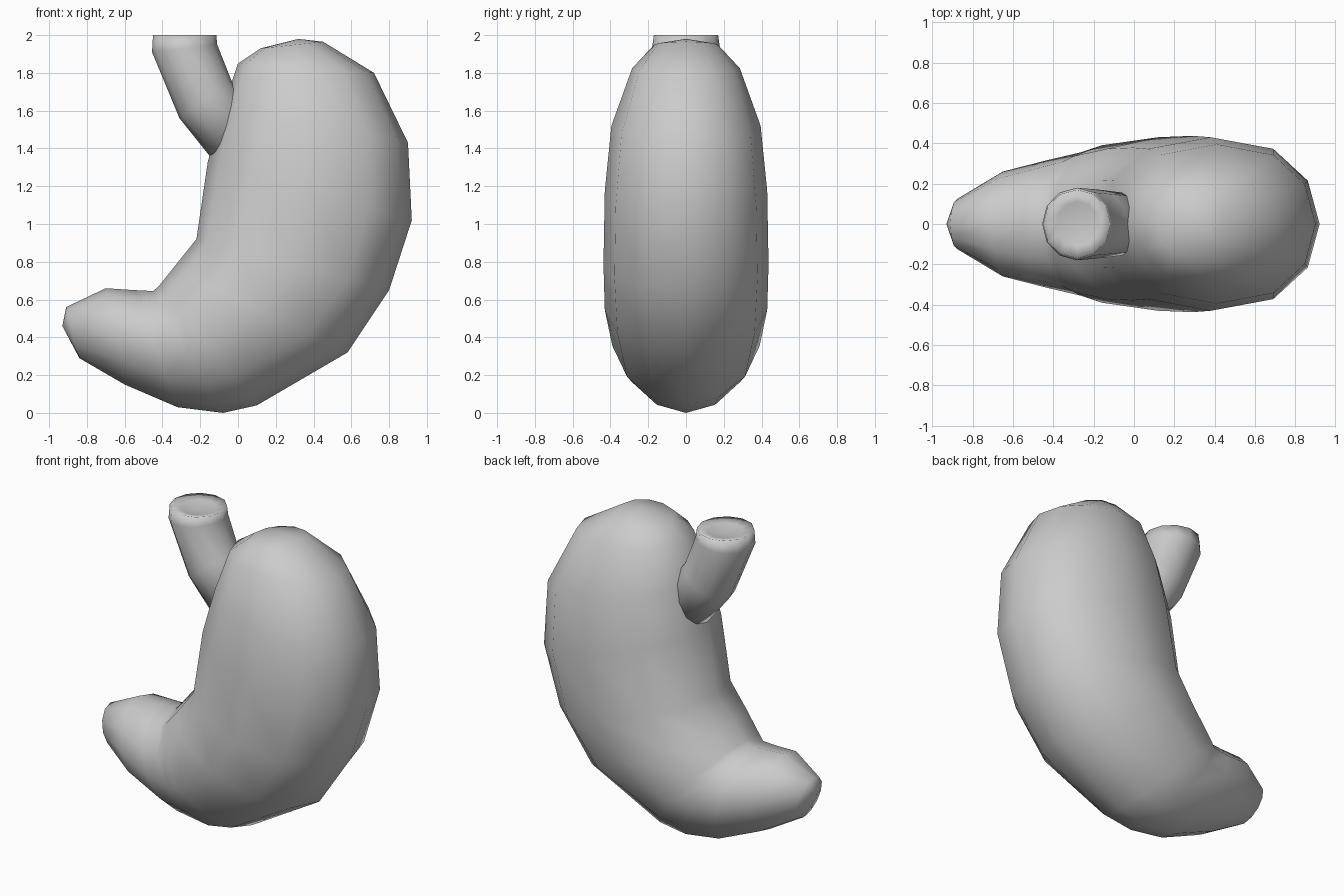
import bpy, bmesh, math
from mathutils import Vector

if "Cube" in bpy.data.objects:
    bpy.data.objects.remove(bpy.data.objects["Cube"])

SIDES = 12


def loft(name, sections, start, end):
    """Skin oval rings: inner x, z, outer x, z, half depth, boxiness power, outer taper."""
    bm = bmesh.new()
    rings = []
    for x0, z0, x1, z1, hy, power, taper in sections:
        a, b = Vector((x0, 0, z0)), Vector((x1, 0, z1))
        mid, half = (a + b) / 2, (b - a) / 2
        ring = []
        for i in range(SIDES):
            t = 2 * math.pi * i / SIDES
            c = math.copysign(abs(math.cos(t)) ** power, math.cos(t))
            y = hy * math.sin(t) * (1 - taper * max(0, math.cos(t)))
            ring.append(bm.verts.new(mid + half * c + Vector((0, y, 0))))
        rings.append(ring)
    for r, s in zip(rings, rings[1:]):
        for i in range(SIDES):
            j = (i + 1) % SIDES
            bm.faces.new((r[i], r[j], s[j], s[i]))
    # close the ends with fans
    for ring, tip in ((rings[0], start), (rings[-1], end)):
        v = bm.verts.new((tip[0], 0, tip[1]))
        for i in range(SIDES):
            bm.faces.new((ring[i], ring[(i + 1) % SIDES], v))
    bmesh.ops.recalc_face_normals(bm, faces=bm.faces[:])
    for f in bm.faces:
        f.smooth = True
    me = bpy.data.meshes.new(name)
    bm.to_mesh(me)
    bm.free()
    ob = bpy.data.objects.new(name, me)
    bpy.context.collection.objects.link(ob)
    return ob


# Curved pouch, from the rounded top down to the narrow outlet
loft("stomach_body", [
    (0.12, 1.93, 0.45, 1.965, 0.17, 0.9, 0),
    (0.00, 1.85, 0.72, 1.80, 0.285, 0.85, 0),
    (-0.08, 1.61, 0.90, 1.43, 0.395, 0.8, 0),
    (-0.16, 1.33, 0.92, 1.02, 0.43, 0.8, 0),
    (-0.22, 0.92, 0.80, 0.65, 0.437, 0.8, 0),
    (-0.34, 0.77, 0.58, 0.32, 0.43, 0.85, 0.05),
    (-0.42, 0.67, 0.10, 0.04, 0.39, 0.95, 0.15),
    (-0.45, 0.645, -0.08, 0.0, 0.355, 1, 0.15),
    (-0.55, 0.65, -0.32, 0.03, 0.315, 1, 0.1),
    (-0.70, 0.66, -0.60, 0.15, 0.26, 1, 0),
    (-0.91, 0.56, -0.84, 0.29, 0.125, 1, 0),
], start=(0.32, 1.98), end=(-0.93, 0.46))

# Inlet tube with a shallow recessed mouth, running into the pouch
loft("inlet_tube", [
    (-0.385, 1.985, -0.175, 1.985, 0.11, 1, 0),
    (-0.45, 2.00, -0.115, 2.00, 0.17, 1, 0),
    (-0.455, 1.91, -0.11, 1.95, 0.18, 1, 0),
    (-0.31, 1.56, -0.035, 1.76, 0.17, 1, 0),
    (-0.15, 1.36, 0.12, 1.56, 0.15, 1, 0),
], start=(-0.28, 1.97), end=(0.05, 1.44))
